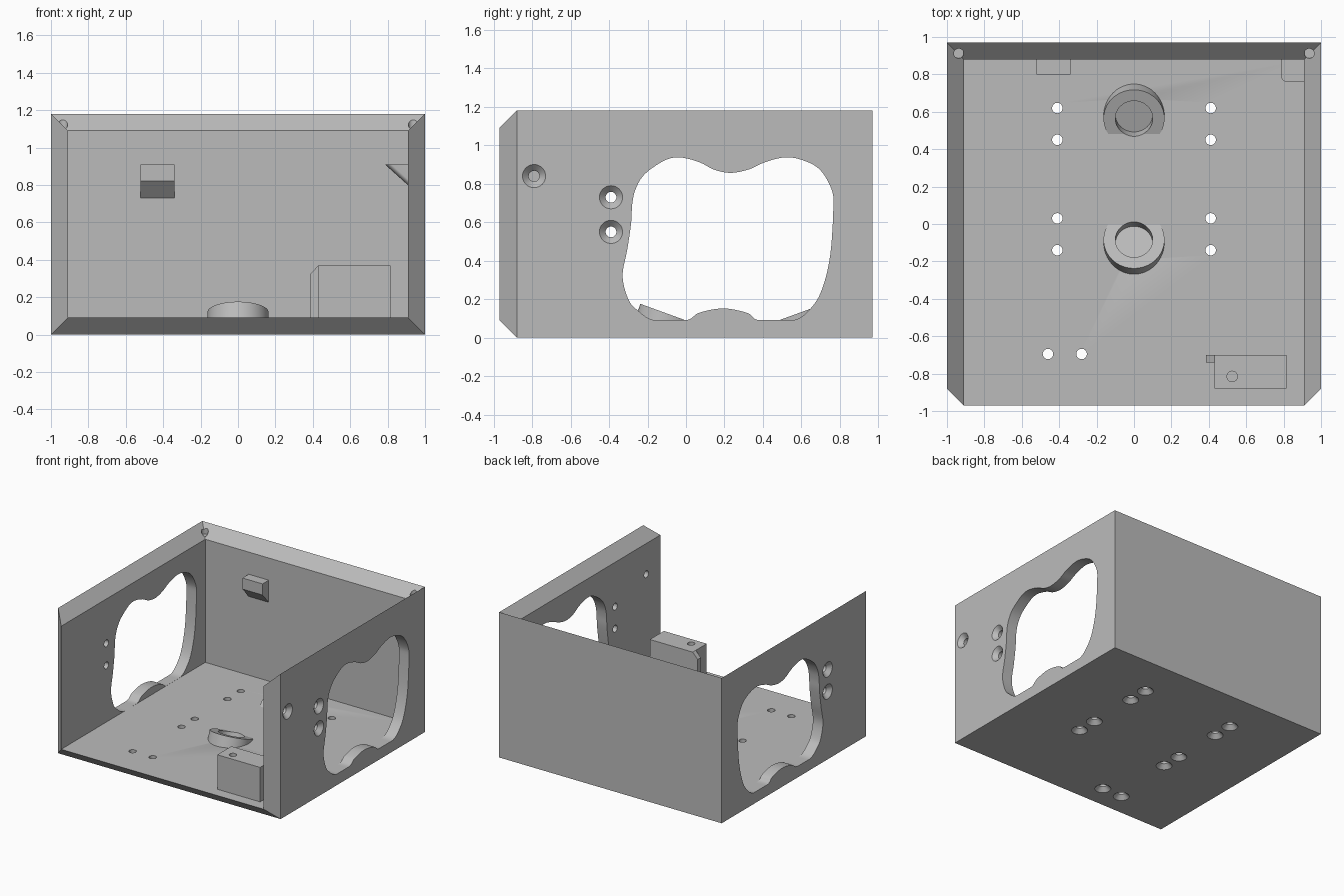
import bpy, bmesh, math
from mathutils import Vector, Matrix

if "Cube" in bpy.data.objects:
    bpy.data.objects.remove(bpy.data.objects["Cube"])

grey = bpy.data.materials.new("plain_grey")
grey.diffuse_color = (0.5, 0.5, 0.5, 1)
grey.use_nodes = True
grey.node_tree.nodes["Principled BSDF"].inputs["Base Color"].default_value = grey.diffuse_color

FLOOR, IN_X, IN_Y = 0.09, 0.91, 0.88


def finish(bm, name):
    bmesh.ops.recalc_face_normals(bm, faces=bm.faces[:])
    me = bpy.data.meshes.new(name)
    bm.to_mesh(me)
    bm.free()
    me.materials.append(grey)
    ob = bpy.data.objects.new(name, me)
    bpy.context.collection.objects.link(ob)
    return ob


def prism(bm, ring_a, ring_b):
    """Closed solid between two matching rings of points."""
    a = [bm.verts.new(p) for p in ring_a]
    b = [bm.verts.new(p) for p in ring_b]
    n = len(a)
    for i in range(n):
        bm.faces.new((a[i], a[(i + 1) % n], b[(i + 1) % n], b[i]))
    bm.faces.new(a[::-1])
    bm.faces.new(b)


def lathe(bm, origin, axis, profile, seg=32):
    """Capped round solid; profile is (distance along axis, radius)."""
    rot = Vector(axis).to_track_quat('Z', 'Y').to_matrix()
    rings = [[bm.verts.new(Vector(origin) + rot @ Vector(
        (r * math.cos(math.tau * i / seg), r * math.sin(math.tau * i / seg), d)))
        for i in range(seg)] for d, r in profile]
    for a, b in zip(rings, rings[1:]):
        for i in range(seg):
            j = (i + 1) % seg
            bm.faces.new((a[i], a[j], b[j], b[i]))
    bm.faces.new(rings[0][::-1])
    bm.faces.new(rings[-1])


def cut(ob, cutter):
    mod = ob.modifiers.new("cut", 'BOOLEAN')
    mod.operation, mod.solver, mod.object = 'DIFFERENCE', 'EXACT', cutter
    bpy.context.view_layer.objects.active = ob
    bpy.ops.object.modifier_apply(modifier=mod.name)


def smooth_curve(pts, steps=5):
    """Closed Catmull-Rom curve through the points."""
    out, n = [], len(pts)
    for i in range(n):
        p0, p1, p2, p3 = (Vector(pts[(i + k) % n]) for k in (-1, 0, 1, 2))
        for s in range(steps):
            t = s / steps
            out.append(0.5 * (2 * p1 + (p2 - p0) * t + (2 * p0 - 5 * p1 + 4 * p2 - p3) * t * t
                              + (3 * p1 - p0 - 3 * p2 + p3) * t ** 3))
    return out


# Shell: floor, back and two sides with mitred rims
bm = bmesh.new()
def corners(x, y0, y1, z0, z1):
    return {(i, j, k): bm.verts.new((sx, sy, sz)) for i, sx in enumerate((-x, x))
            for j, sy in enumerate((y0, y1)) for k, sz in enumerate((z0, z1))}
outer = corners(1, -0.88, 0.97, 0, 1.18)
inner = corners(IN_X, -0.97, IN_Y, FLOOR, 1.09)
walls = [[(0, 0, 0), (1, 0, 0), (1, 1, 0), (0, 1, 0)],
         [(0, 1, 0), (1, 1, 0), (1, 1, 1), (0, 1, 1)]]
walls += [[(i, 0, 0), (i, 1, 0), (i, 1, 1), (i, 0, 1)] for i in (0, 1)]
for w in walls:
    bm.faces.new([outer[c] for c in w])
    bm.faces.new([inner[c] for c in w])
rim = [(0, 0, 0), (1, 0, 0), (1, 0, 1), (1, 1, 1), (0, 1, 1), (0, 0, 1)]
for a, b in zip(rim, rim[1:] + rim[:1]):
    bm.faces.new((outer[a], outer[b], inner[b], inner[a]))
shell = finish(bm, "open_case_shell")

# Wavy openings in both sides
outline = smooth_curve([
    (-.03, .937), (-.11, .922), (-.215, .85), (-.263, .77), (-.28, .69), (-.285, .60),
    (-.305, .46), (-.33, .32), (-.3, .2), (-.255, .145), (-.165, .09), (0, .09), (.07, .13),
    (.195, .152), (.32, .128), (.38, .09), (.56, .09), (.655, .16), (.71, .26), (.75, .43),
    (.766, .67), (.757, .77), (.695, .875), (.6, .925), (.51, .937), (.41, .912),
    (.33, .876), (.237, .857), (.15, .872), (.07, .912)])
outline = [(y, max(z, FLOOR + 0.0006)) for y, z in outline]
bm = bmesh.new()
for s in (-1, 1):
    prism(bm, [(s * 0.87, y, z) for y, z in outline], [(s * 1.1, y, z) for y, z in outline])

# Countersunk screw holes in the sides and floor
SCREW = [(-0.01, 0.07), (0.033, 0.028), (0.12, 0.028)]
for y, z, sides in ((-.39, .73, (-1, 1)), (-.39, .55, (-1, 1)), (-.79, .84, (1,))):
    for s in sides:
        lathe(bm, (s, y, z), (-s, 0, 0), SCREW)
floor_holes = [(s * .41, y) for s in (-1, 1) for y in (.62, .45, .03, -.14)]
for x, y in floor_holes + [(-.46, -.695), (-.28, -.695)]:
    lathe(bm, (x, y, 0), (0, 0, 1), SCREW)

# Small blind holes in the rear rim corners
for s in (-1, 1):
    lathe(bm, (s * .937, .912, 1.10), (0, 0, 1), [(0, .026), (.2, .026)])

# Recesses for the tilted ring bosses
TILT = math.radians(20)
RINGS = [((0, -.084, .12), (0, math.sin(TILT), math.cos(TILT))),
         ((0, .564, .12), (0, -math.sin(TILT), math.cos(TILT)))]
for c, axis in RINGS:
    lathe(bm, c, axis, [(-.065, .1), (.15, .1)], 48)
cutter = finish(bm, "hole_cutter")
cut(shell, cutter)

# Ring bosses, trimmed at floor level
for name, (c, axis) in zip(("front_ring_boss", "rear_ring_boss"), RINGS):
    bm = bmesh.new()
    lathe(bm, c, axis, [(-.3, .163), (0, .163)], 64)
    cutres = bmesh.ops.bisect_plane(bm, geom=bm.verts[:] + bm.edges[:] + bm.faces[:],
                                    plane_co=(0, 0, FLOOR), plane_no=(0, 0, 1), clear_inner=True)
    bmesh.ops.contextual_create(
        bm, geom=[e for e in cutres['geom_cut'] if isinstance(e, bmesh.types.BMEdge)])
    cut(finish(bm, name), cutter)
bpy.data.objects.remove(cutter)

# Catch on the back wall
bm = bmesh.new()
prof = [(.88, .91), (.80, .91), (.80, .82), (.88, .73)]
prism(bm, [(-.52, y, z) for y, z in prof], [(-.34, y, z) for y, z in prof])
finish(bm, "back_catch")

# Corner gusset with rounded front corner, sloping down to the side wall
bm = bmesh.new()
top = [(IN_X, IN_Y), (.785, IN_Y)]
top += [(.82 - .035 * math.cos(a), .795 - .035 * math.sin(a))
        for a in (math.pi / 2 * i / 8 for i in range(9))] + [(IN_X, .76)]
for x, y in top:
    bm.verts.new((x, y, .91))
    if x < IN_X:
        bm.verts.new((IN_X, y, .91 - (IN_X - x) * 0.9))
bmesh.ops.convex_hull(bm, input=bm.verts[:])
bmesh.ops.dissolve_limit(bm, angle_limit=0.01, verts=bm.verts[:], edges=bm.edges[:])
finish(bm, "corner_gusset")

# Screw block with a blind hole on top
bm = bmesh.new()
foot = [(.43, -.88), (.815, -.88), (.815, -.70), (.43, -.70)]
prism(bm, [(x, y, FLOOR) for x, y in foot], [(x, y, .37) for x, y in foot])
block = finish(bm, "screw_block")
bm = bmesh.new()
lathe(bm, (.525, -.815, .2), (0, 0, 1), [(0, .028), (.3, .028)])
drill = finish(bm, "block_drill")
cut(block, drill)
bpy.data.objects.remove(drill)

# Chamfered fin on the block
bm = bmesh.new()
prof = [(.43, FLOOR), (.385, FLOOR), (.385, .322), (.43, .37)]
prism(bm, [(x, -.74, z) for x, z in prof], [(x, -.70, z) for x, z in prof])
finish(bm, "block_fin")

# Smooth the round parts, keep hard edges
bpy.ops.object.select_all(action='DESELECT')
for ob in bpy.context.scene.objects:
    ob.select_set(True)
bpy.context.view_layer.objects.active = shell
bpy.ops.object.shade_smooth_by_angle(angle=math.radians(30))
